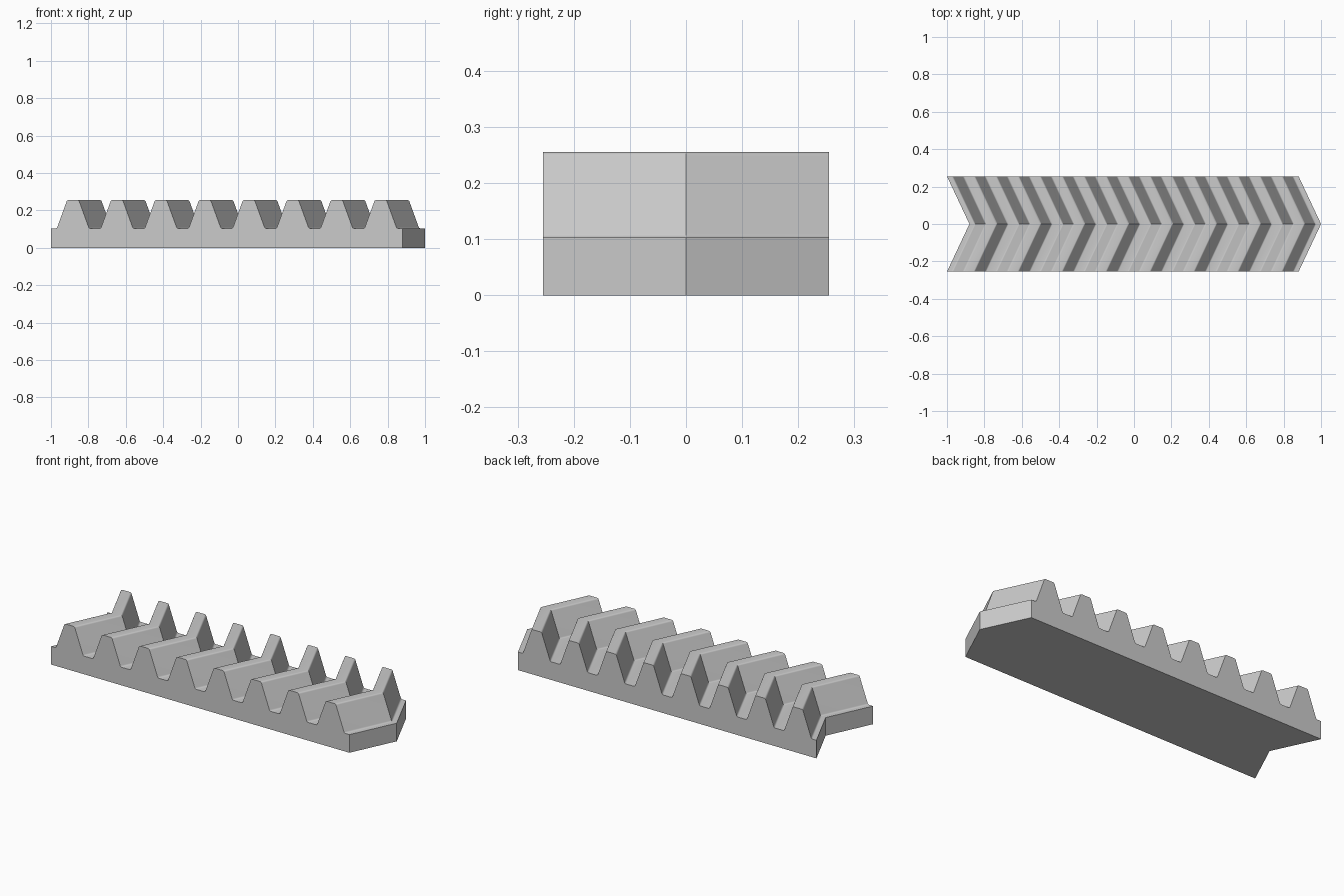
import bpy, bmesh, math
from mathutils import Vector

if "Cube" in bpy.data.objects:
    bpy.data.objects.remove(bpy.data.objects["Cube"], do_unlink=True)

TEETH, LENGTH, SWEEP = 8, 1.88, 0.12
HALF_DEPTH, VALLEY, TOP = 0.255, 0.103, 0.255
PITCH = LENGTH / TEETH
MID_HALF = PITCH / 4
SLOPE = (TOP - VALLEY) / 2 * math.tan(math.radians(20))


def fillet(prev, corner, nxt, radius=0.011, steps=4):
    """Rounded replacement for one profile corner."""
    a, b = (prev - corner).normalized(), (nxt - corner).normalized()
    half = a.angle(b) / 2
    cut = radius / math.tan(half)
    centre = corner + (a + b).normalized() * radius / math.sin(half)
    start, end = corner + a * cut - centre, corner + b * cut - centre
    return [centre + start.lerp(end, i / steps).normalized() * radius
            for i in range(steps + 1)]


# Straight-sided tooth outline
corners = []
for i in range(TEETH):
    c = -1 + PITCH * (i + 0.5)
    foot, crest = MID_HALF + SLOPE, MID_HALF - SLOPE
    corners += [Vector((c - foot, VALLEY)), Vector((c - crest, TOP)),
                Vector((c + crest, TOP)), Vector((c + foot, VALLEY))]
left, right = -1, -1 + LENGTH
line = [Vector((left, VALLEY))] + corners + [Vector((right, VALLEY))]

# Rounded outline closed by the flat base
profile = [Vector((left, 0)), line[0]]
for p, c, n in zip(line, line[1:], line[2:]):
    profile += fillet(p, c, n)
profile += [line[-1], Vector((right, 0))]

# Sweep the outline through the chevron
bm = bmesh.new()
rings = [[bm.verts.new((p.x + shift, y, p.y)) for p in profile]
         for y, shift in ((-HALF_DEPTH, 0), (0, SWEEP), (HALF_DEPTH, 0))]
count = len(profile)
for a, b in zip(rings, rings[1:]):
    for i in range(count):
        j = (i + 1) % count
        bm.faces.new((a[i], a[j], b[j], b[i]))
bm.faces.new(rings[0])
bm.faces.new(rings[-1])
bmesh.ops.recalc_face_normals(bm, faces=bm.faces)
mesh = bpy.data.meshes.new("herringbone_rack")
bm.to_mesh(mesh)
bm.free()

# Plain grey metal
mat = bpy.data.materials.new("light_grey")
mat.use_nodes = True
grey = (0.6, 0.6, 0.6, 1)
mat.diffuse_color = grey
mat.node_tree.nodes["Principled BSDF"].inputs["Base Color"].default_value = grey
mesh.materials.append(mat)

rack = bpy.data.objects.new("herringbone_rack", mesh)
bpy.context.collection.objects.link(rack)
bpy.ops.object.select_all(action="DESELECT")
rack.select_set(True)
bpy.context.view_layer.objects.active = rack
bpy.ops.object.shade_smooth_by_angle(angle=math.radians(22))
